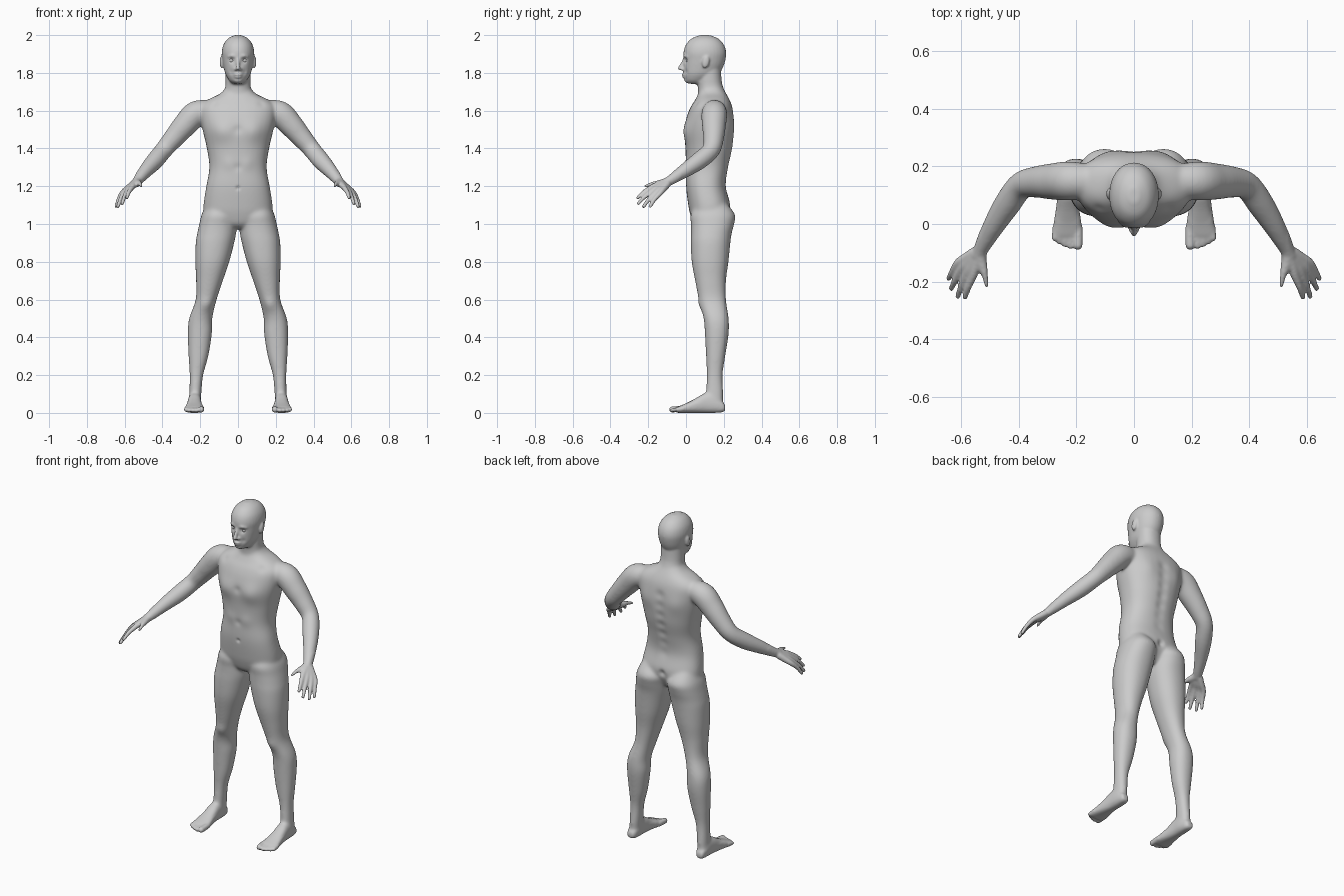
import bpy, bmesh, math
from mathutils import Vector, Matrix

bm = bmesh.new()
N = 32


def spline(rows, k=5):
    """Catmull-Rom interpolation of key rows."""
    out = []
    for i in range(len(rows) - 1):
        p = [rows[max(i - 1, 0)], rows[i], rows[i + 1], rows[min(i + 2, len(rows) - 1)]]
        for j in range(k):
            t = j / k
            out.append([0.5 * (2 * b + (c - a) * t + (2 * a - 5 * b + 4 * c - d) * t * t
                               + (3 * b - a - 3 * c + d) * t ** 3) for a, b, c, d in zip(*p)])
    return out + [list(rows[-1])]


def skin(rings):
    """Closed tube through rings of points."""
    vs = [[bm.verts.new(p) for p in r] for r in rings]
    for a, b in zip(vs, vs[1:]):
        for i in range(N):
            bm.faces.new((a[i], a[(i + 1) % N], b[(i + 1) % N], b[i]))
    bm.faces.new(vs[0][::-1])
    bm.faces.new(vs[-1])


def rounded(i, e):
    c, s = math.cos(2 * math.pi * i / N), math.sin(2 * math.pi * i / N)
    return math.copysign(abs(c) ** (2 / e), c), math.copysign(abs(s) ** (2 / e), s)


def loft(rows, side=1, axis='z', e=2.2):
    """Rows are (height, x0, x1, v0, v1) boxes holding rounded sections."""
    rings = []
    for h, x0, x1, v0, v1 in spline(rows):
        ring = []
        for i in range(N):
            c, s = rounded(i, e)
            x = side * ((x0 + x1) / 2 + c * (x1 - x0) / 2)
            v = (v0 + v1) / 2 + s * (v1 - v0) / 2
            ring.append((x, v, h) if axis == 'z' else (x, h, v))
        rings.append(ring)
    skin(rings)


def tube(rows, side=1):
    """Rows are (x, y, z, radius) along a limb, with a rounded end."""
    rows = [list(r) for r in rows]
    tip, r = Vector(rows[-1][:3]), rows[-1][3]
    d = (tip - Vector(rows[-2][:3])).normalized()
    rows[-1] = [*(tip - d * r * 0.6), r]
    pts = spline(rows) + [[*tip, r * 0.5]]
    rings = []
    for i, p in enumerate(pts):
        t = (Vector(pts[min(i + 1, len(pts) - 1)][:3]) - Vector(pts[max(i - 1, 0)][:3])).normalized()
        u = t.cross(Vector((0.3, 0.2, 1))).normalized()
        w = t.cross(u)
        ring = []
        for j in range(N):
            a = 2 * math.pi * j / N
            q = Vector(p[:3]) + (u * math.cos(a) + w * math.sin(a)) * p[3]
            ring.append((q.x * side, q.y, q.z))
        rings.append(ring)
    skin(rings)


def ball(c, r, tilt=0):
    m = Matrix.Translation(c) @ Matrix.Rotation(tilt, 4, 'X') @ Matrix.Diagonal((*r, 1))
    bmesh.ops.create_uvsphere(bm, u_segments=24, v_segments=16, radius=1, matrix=m)


def sym(rows):
    return [(z, -w, w, a, b) for z, w, a, b in rows]


# torso
loft(sym([(.975, .05, .07, .18), (1.0, .12, .04, .20), (1.05, .175, .022, .225), (1.1, .183, .012, .235),
          (1.2, .168, 0, .212), (1.3, .152, 0, .225), (1.4, .165, -.003, .247), (1.5, .188, -.008, .255),
          (1.57, .2, .005, .253), (1.62, .2, .025, .245), (1.655, .165, .047, .232),
          (1.69, .095, .065, .213), (1.72, .068, .07, .195)]), e=2.35)
# neck
loft(sym([(1.6, .085, .07, .225), (1.68, .073, .065, .212), (1.75, .066, .062, .19), (1.84, .066, .06, .185)]))
# head
loft(sym([(1.742, .026, .012, .09), (1.755, .043, -.002, .12), (1.79, .065, -.012, .17), (1.83, .076, -.013, .196),
          (1.87, .083, -.012, .209), (1.91, .086, -.013, .213), (1.95, .077, .0, .20), (1.982, .053, .03, .17),
          (2.0, .018, .075, .125)]), e=2.1)
# nose, lips and chin
tube([(0, -.004, 1.885, .008), (0, -.016, 1.855, .009), (0, -.028, 1.832, .011), (0, -.036, 1.815, .012)])
ball((0, -.011, 1.791), (.024, .013, .006))
ball((0, -.008, 1.778), (.021, .013, .007))
ball((0, .006, 1.758), (.024, .016, .014))

for s in (1, -1):
    # nostril, brow, ear
    ball((s * .012, -.016, 1.819), (.009, .012, .008))
    tube([(.008, -.008, 1.884, .006), (.03, -.006, 1.89, .008), (.055, .012, 1.884, .006)], s)
    ball((s * .087, .105, 1.858), (.010, .019, .034), -.2)
    # leg
    loft([(1.11, .05, .165, .06, .215), (1.05, .008, .193, .024, .26), (1.0, .008, .205, .026, .255),
          (.95, .01, .216, .026, .242), (.9, .02, .224, .025, .235), (.8, .046, .226, .03, .225),
          (.7, .08, .222, .048, .212), (.6, .113, .224, .068, .212), (.5, .136, .259, .093, .226),
          (.42, .138, .266, .1, .226), (.3, .157, .262, .106, .208), (.2, .184, .256, .11, .194),
          (.1, .194, .258, .105, .198), (.04, .198, .26, .10, .195)], s)
    # foot
    loft([(.207, .215, .25, .012, .04), (.19, .203, .257, .003, .065), (.15, .195, .263, 0, .1), (.10, .194, .266, 0, .105),
          (.05, .19, .272, 0, .077), (0, .182, .28, 0, .051), (-.04, .178, .286, 0, .034),
          (-.052, .182, .28, .004, .026)], s, axis='y', e=2.5)
    for x, y, r in ((.194, -.089, .0165), (.22, -.087, .011), (.24, -.08, .0105), (.259, -.07, .010), (.276, -.057, .010)):
        tube([(x, -.01, .022, r), (x, -.045, .02, r), (x + .002, y, r, r)], s)
    # arm
    tube([(.14, .15, 1.6, .055), (.22, .15, 1.585, .068), (.28, .148, 1.525, .064), (.34, .146, 1.455, .055),
          (.393, .133, 1.392, .048), (.44, .07, 1.335, .047), (.49, -.01, 1.28, .038), (.53, -.085, 1.23, .027),
          (.55, -.125, 1.21, .022)], s)
    # fingers, each running through the palm from the wrist
    for k, t in (((.56, -.18, 1.195), (.59, -.262, 1.133)), ((.58, -.168, 1.183), (.615, -.258, 1.102)),
                 ((.598, -.153, 1.173), (.638, -.23, 1.085)), ((.612, -.135, 1.165), (.647, -.194, 1.086))):
        k, t = Vector(k), Vector(t)
        w = Vector((.53, -.085, 1.23)).lerp(k, .25)
        m = k.lerp(t, .5) + Vector((.003, -.003, .004))
        tube([(*w, .02), (*w.lerp(k, .5), .018), (*k, .0145), (*m, .0115), (*t, .0095)], s)
    # thumb
    tube([(.535, -.09, 1.23, .02), (.53, -.13, 1.217, .02), (.519, -.175, 1.213, .014), (.511, -.226, 1.196, .010)], s)

bmesh.ops.recalc_face_normals(bm, faces=bm.faces)
mesh = bpy.data.meshes.new("body")
bm.to_mesh(mesh)
bm.free()
body = bpy.data.objects.new("body", mesh)
bpy.context.collection.objects.link(body)
bpy.context.view_layer.objects.active = body
body.select_set(True)

# fuse all parts into one skin
fuse = body.modifiers.new("fuse", 'REMESH')
fuse.mode = 'VOXEL'
fuse.voxel_size = .0052
bpy.ops.object.modifier_apply(modifier=fuse.name)

# smooth the joins, gently on face, hands and toes
bm = bmesh.new()
bm.from_mesh(mesh)


def relax(verts, times):
    for _ in range(times):
        bmesh.ops.smooth_vert(bm, verts=verts, factor=.5, use_axis_x=True, use_axis_y=True, use_axis_z=True)


def fine(p):
    return p.z > 1.76 or abs(p.x) > .535 or p.z < .05


relax([v for v in bm.verts if not fine(v.co)], 22)
relax([v for v in bm.verts if fine(v.co)], 3)

# sculpted muscles and hollows: (x, y, z), radius, push along y
marks = [((.085, 0, 1.49), .055, -.012), ((0, 0, 1.5), .022, .006), ((0, 0, 1.19), .010, .008),
         ((0, 0, 1.3), .02, .004), ((.05, 0, 1.32), .035, -.004), ((.1, .25, 1.52), .055, .007),
         ((.165, .07, .57), .035, -.008), ((.034, -.008, 1.866), .013, .012),
         ((.035, 0, 1.805), .014, .005), ((.06, .08, 1.645), .02, .008), ((.12, .06, 1.63), .02, .005),
         ((0, .235, 1.08), .02, -.012)]
marks += [((0, .24, 1.2 + .06 * i), .028, -.008) for i in range(7)]
marks += [((-p[0], p[1], p[2]), r, d) for p, r, d in marks if p[0]]
for c, r, d in marks:
    c = Vector(c)
    for v in bm.verts:
        if abs(v.co.z - c.z) < 3 * r:
            q = (v.co - c).length_squared / (r * r)
            if q < 9:
                v.co.y += d * math.exp(-q)
relax(bm.verts, 1)
bm.to_mesh(mesh)
bm.free()
mesh.shade_smooth()

# eyes
for s, n in ((1, "left_eye"), (-1, "right_eye")):
    bpy.ops.mesh.primitive_uv_sphere_add(segments=24, ring_count=16, radius=.013, location=(s * .034, .013, 1.866))
    bpy.context.object.name = n
    bpy.context.object.data.shade_smooth()
